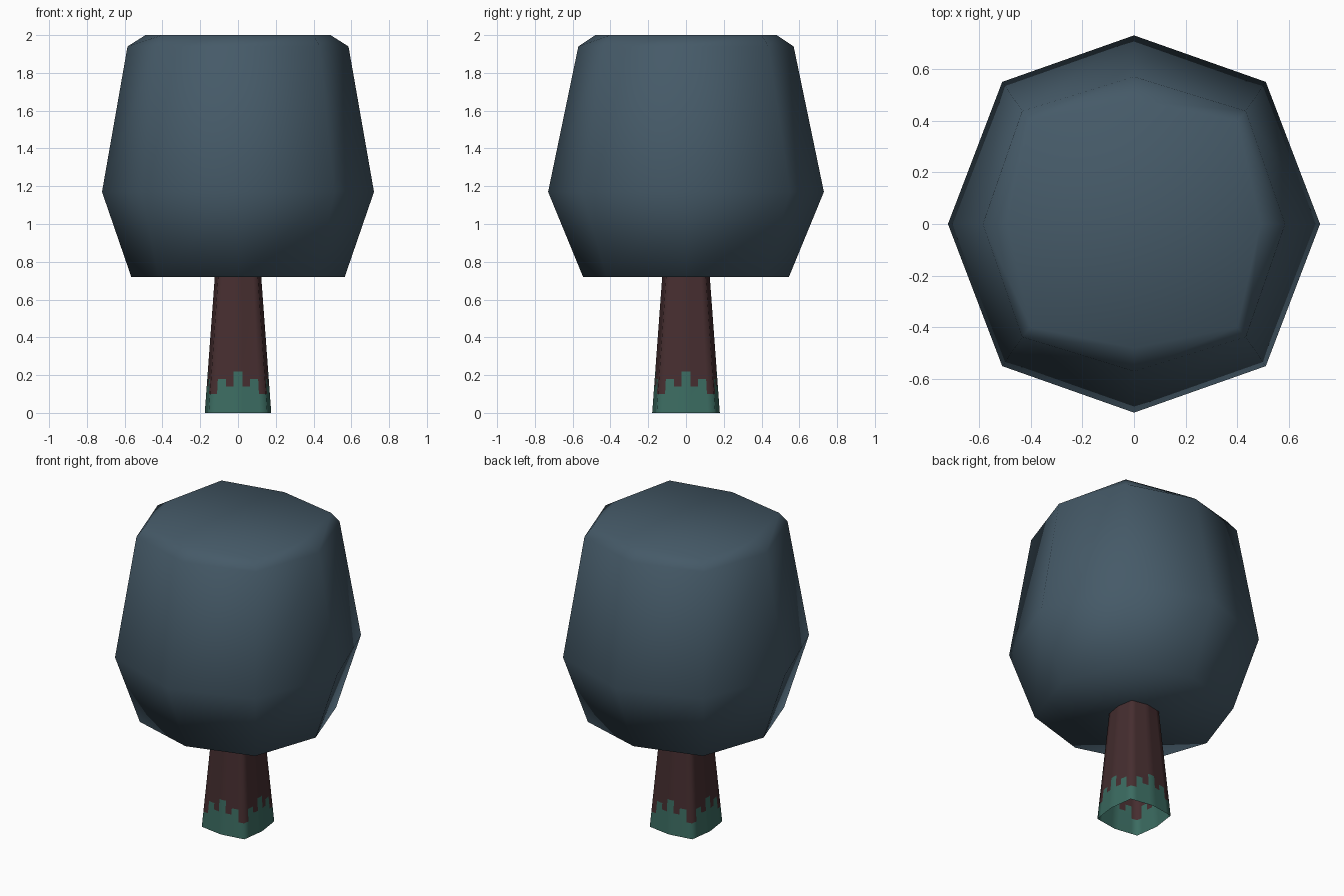
import bpy, bmesh

if "Cube" in bpy.data.objects:
    bpy.data.objects.remove(bpy.data.objects["Cube"])


def material(name, rgb):
    m = bpy.data.materials.new(name)
    m.diffuse_color = (*rgb, 1)
    m.use_nodes = True
    m.node_tree.nodes["Principled BSDF"].inputs["Base Color"].default_value = m.diffuse_color
    return m


leaf = material("slate_blue_leaves", (0.060, 0.102, 0.138))
bark = material("dark_brown_bark", (0.061, 0.027, 0.029))
moss = material("green_moss", (0.044, 0.148, 0.119))


def loft(name, rings, mats, caps=False, rule=None):
    """Skin closed rings of points; rule(column, row) picks the material."""
    bm = bmesh.new()
    vs = [[bm.verts.new(p) for p in ring] for ring in rings]
    n = len(vs[0])
    for r in range(len(vs) - 1):
        for c in range(n):
            d = (c + 1) % n
            f = bm.faces.new((vs[r][c], vs[r][d], vs[r + 1][d], vs[r + 1][c]))
            f.material_index = rule(c, r) if rule else 0
    if caps:
        bm.faces.new(vs[0][::-1])
        bm.faces.new(vs[-1])
    for f in bm.faces:
        f.smooth = True
    me = bpy.data.meshes.new(name)
    bm.to_mesh(me)
    bm.free()
    for m in mats:
        me.materials.append(m)
    ob = bpy.data.objects.new(name, me)
    bpy.context.collection.objects.link(ob)
    return ob


def octagon(ax, ay, cx, cy, z):
    return [(ax, 0, z), (cx, cy, z), (0, ay, z), (-cx, cy, z),
            (-ax, 0, z), (-cx, -cy, z), (0, -ay, z), (cx, -cy, z)]


# Leafy crown: eight-sided, smooth shaded
loft("crown", [octagon(0.565, 0.545, 0.42, 0.42, 0.72),
               octagon(0.72, 0.73, 0.51, 0.55, 1.17),
               octagon(0.585, 0.57, 0.433, 0.437, 1.94),
               octagon(0.49, 0.48, 0.40, 0.40, 2.0)], [leaf], caps=True)

# Trunk: rounded square, open at the base, with a stepped moss line
cuts = [0, 0.026 / 0.155, 0.069 / 0.155, 0.116 / 0.155]   # from side centre to corner
tops = [0.22, 0.14, 0.18, 0.10]                           # moss height per strip
levels = [0, 0.10, 0.14, 0.18, 0.22, 0.73]


def trunk_ring(z):
    t = z / 0.72
    o = octagon(0.176 - 0.053 * t, 0.179 - 0.053 * t,
                0.155 - 0.050 * t, 0.155 - 0.050 * t, z)
    pts = []
    for i in range(8):
        a, b = o[i], o[(i + 1) % 8]
        steps = cuts if i % 2 == 0 else [0] + [1 - u for u in cuts[:0:-1]]
        pts += [tuple(p + (q - p) * u for p, q in zip(a, b)) for u in steps]
    return pts


def moss_rule(c, r):
    k = c % 8
    top = tops[k] if k < 4 else tops[7 - k]
    return 1 if levels[r + 1] <= top + 1e-6 else 0


loft("trunk", [trunk_ring(z) for z in levels], [bark, moss], rule=moss_rule)
